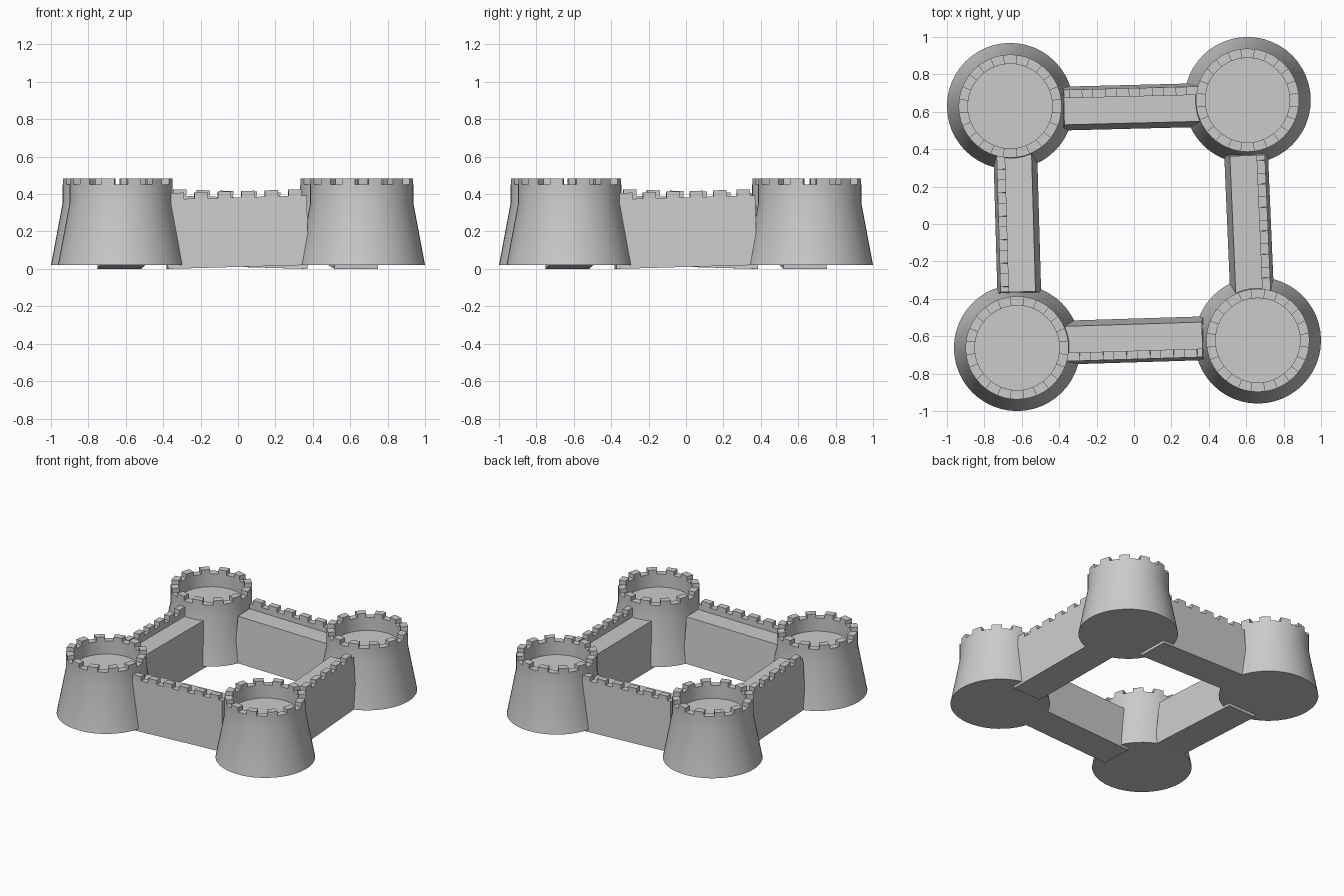
import bpy, bmesh, math
from mathutils import Vector, Matrix

if "Cube" in bpy.data.objects:
    bpy.data.objects.remove(bpy.data.objects["Cube"])

SEG = 48
# Tower centres, counter-clockwise from front left
CENTRES = [(-0.625, -0.662), (0.662, -0.622), (0.607, 0.662), (-0.662, 0.630)]
NAMES = ["front", "right", "back", "left"]


def finish(bm, name):
    bmesh.ops.recalc_face_normals(bm, faces=bm.faces)
    me = bpy.data.meshes.new(name)
    bm.to_mesh(me)
    bm.free()
    ob = bpy.data.objects.new(name, me)
    bpy.context.collection.objects.link(ob)
    bpy.ops.object.select_all(action='DESELECT')
    bpy.context.view_layer.objects.active = ob
    ob.select_set(True)
    bpy.ops.object.shade_smooth_by_angle(angle=math.radians(12))
    return ob


def tower(name, centre):
    # Lathed body: tapered base, straight collar, sunken floor
    prof = [(0.338, 0.02), (0.276, 0.35), (0.276, 0.452), (0.226, 0.452), (0.226, 0.355)]
    bm = bmesh.new()
    rings = []
    for r, z in prof:
        rings.append([bm.verts.new((r * math.cos(a), r * math.sin(a), z))
                      for a in (2 * math.pi * i / SEG for i in range(SEG))])
    merlons = []
    for k in range(len(prof) - 1):
        for i in range(SEG):
            j = (i + 1) % SEG
            f = bm.faces.new((rings[k][i], rings[k][j], rings[k + 1][j], rings[k + 1][i]))
            if k == 2 and i % 4 in (1, 2):
                merlons.append(f)
    bm.faces.new(rings[0][::-1])
    bm.faces.new(rings[-1])
    bmesh.ops.recalc_face_normals(bm, faces=bm.faces)
    # Raise twelve merlons from the rim
    ext = bmesh.ops.extrude_face_region(bm, geom=merlons)["geom"]
    bmesh.ops.translate(bm, vec=(0, 0, 0.031),
                        verts=[v for v in ext if isinstance(v, bmesh.types.BMVert)])
    ob = finish(bm, name)
    ob.location = (*centre, 0)


def prism(bm, section, x0, x1):
    # Cross-section (outward offset, height) swept along the wall
    a = [bm.verts.new((x0, -d, z)) for d, z in section]
    b = [bm.verts.new((x1, -d, z)) for d, z in section]
    n = len(section)
    for i in range(n):
        j = (i + 1) % n
        bm.faces.new((a[i], a[j], b[j], b[i]))
    bm.faces.new(a[::-1])
    bm.faces.new(b)


def wall(name, p, q):
    half, count = 0.377, 6
    bm = bmesh.new()
    # Battered wall with walkway and outer parapet
    prism(bm, [(0.097, 0), (-0.137, 0), (-0.107, 0.335), (0.035, 0.335),
               (0.035, 0.372), (0.08, 0.372)], -half, half)
    # Merlons
    step = 2 * half / count
    for i in range(count):
        x = -half + (i + 0.5) * step
        prism(bm, [(0.08, 0.372), (0.035, 0.372), (0.035, 0.405), (0.08, 0.405)],
              x - 0.035, x + 0.035)
    ob = finish(bm, name)
    p, q = Vector((*p, 0)), Vector((*q, 0))
    d = (q - p).normalized()
    tilt = math.radians(1.6)
    # Each wall leans slightly, its first end lower
    ob.matrix_world = (Matrix.Translation((p + q) / 2 - d * 0.02 + Vector((0, 0, 0.0105)))
                       @ Matrix.Rotation(math.atan2(d.y, d.x), 4, 'Z')
                       @ Matrix.Rotation(-tilt, 4, 'Y'))


for i, n in enumerate(NAMES):
    tower("corner_tower_" + str(i + 1), CENTRES[i])
    wall(n + "_wall", CENTRES[i], CENTRES[(i + 1) % 4])
